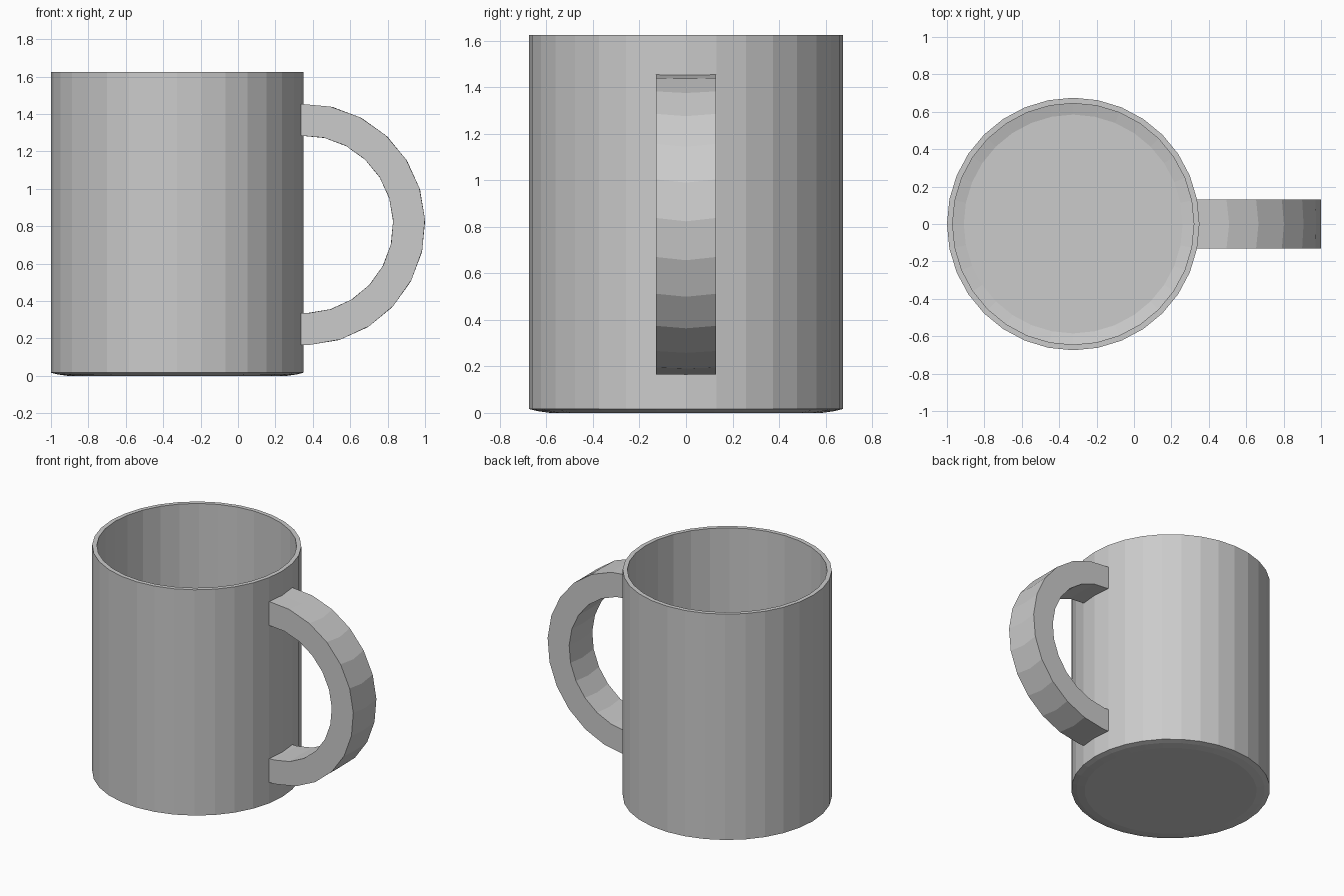
import bpy
import bmesh
from math import cos, sin, radians, tau

if "Cube" in bpy.data.objects:
    bpy.data.objects.remove(bpy.data.objects["Cube"])


def make_object(name, bm):
    bmesh.ops.recalc_face_normals(bm, faces=bm.faces)
    mesh = bpy.data.meshes.new(name)
    bm.to_mesh(mesh)
    bm.free()
    obj = bpy.data.objects.new(name, mesh)
    bpy.context.collection.objects.link(obj)
    return obj


def bridge(bm, a, b):
    n = len(a)
    for i in range(n):
        j = (i + 1) % n
        bm.faces.new((a[i], a[j], b[j], b[i]))


# Cup: 32-sided thin-walled vessel, outside profile then inside profile
SIDES, CUP_X = 32, -0.325
profile = [(0.585, 0.0), (0.64, 0.008), (0.675, 0.017), (0.675, 1.625),
           (0.645, 1.625), (0.645, 0.045), (0.585, 0.03)]
bm = bmesh.new()
rings = [[bm.verts.new((CUP_X + r * cos(tau * i / SIDES), r * sin(tau * i / SIDES), z))
          for i in range(SIDES)] for r, z in profile]
for lower, upper in zip(rings, rings[1:]):
    bridge(bm, lower, upper)
bm.faces.new(rings[0])
bm.faces.new(rings[-1])
make_object("cup", bm)

# Handle: arc of a flat 24-sided ring, its middle line turned slightly
CX, CZ, OUTER, INNER, HALF = 0.355, 0.81, 0.645, 0.475, 0.13
angles = [92.3] + [77.5 - 15 * i for i in range(12)] + [-92.3]
section = [(OUTER, -HALF, 0), (OUTER, 0, -1.3), (OUTER, HALF, 0),
           (INNER, HALF, 0), (INNER, 0, -1.3), (INNER, -HALF, 0)]
bm = bmesh.new()
loops = []
for k, angle in enumerate(angles):
    is_end = k in (0, len(angles) - 1)
    loop = []
    for r, y, turn in section:
        a = radians(angle + (0 if is_end else turn))
        x = 0.33 if is_end else CX + r * cos(a)
        loop.append(bm.verts.new((x, y, CZ + r * sin(a))))
    loops.append(loop)
for a, b in zip(loops, loops[1:]):
    bridge(bm, a, b)
bm.faces.new(loops[0])
bm.faces.new(loops[-1])
make_object("handle", bm)
